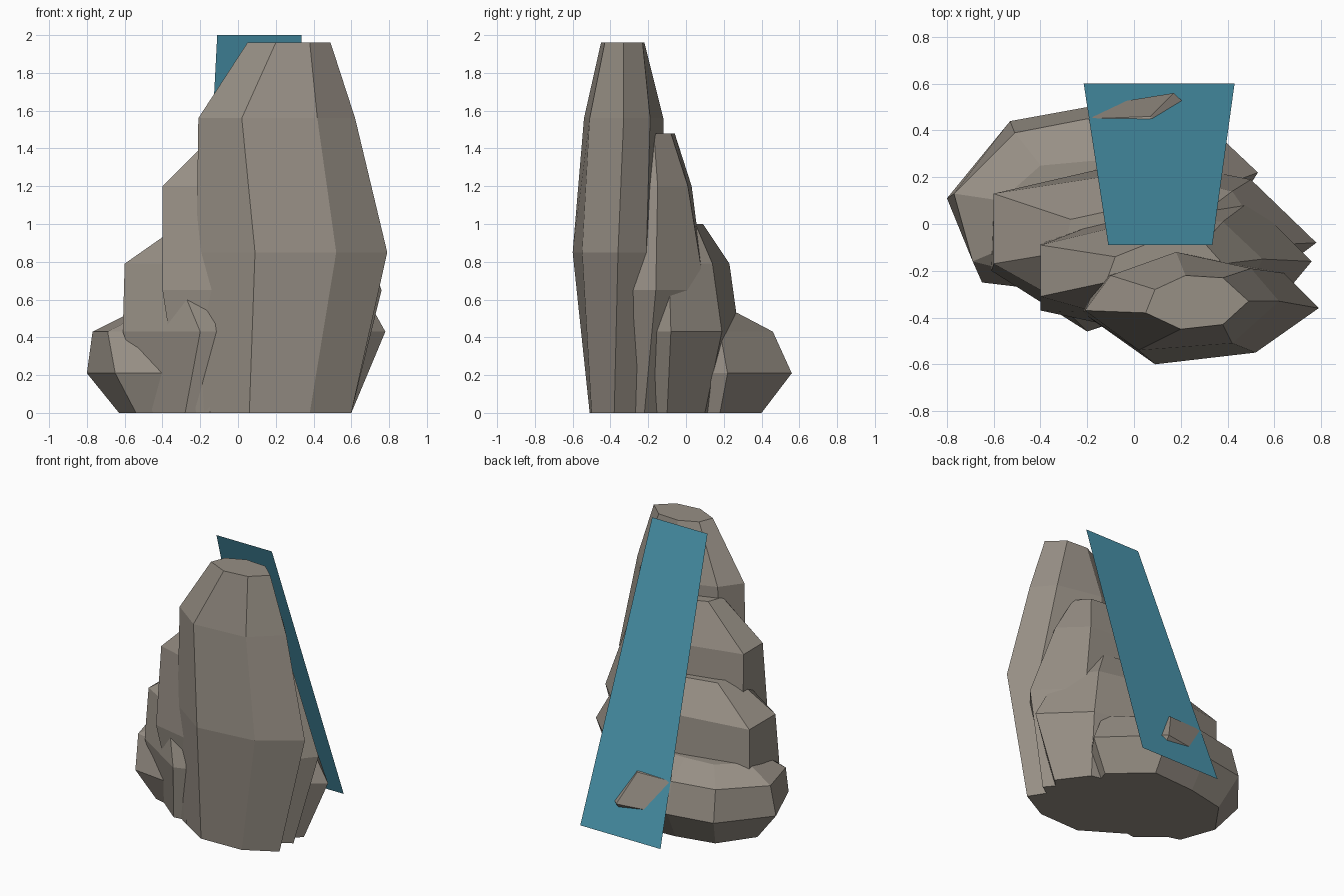
import bpy, bmesh


def material(name, rgb):
    m = bpy.data.materials.new(name)
    m.diffuse_color = (*rgb, 1)
    return m


STONE = material("warm grey stone", (0.31, 0.276, 0.235))
WATER = material("blue water", (0.069, 0.305, 0.423))


def loft(name, rings, mat):
    """Flat-shaded boulder through horizontal rings: (height, [(x, y), ...]) from the base up."""
    bm = bmesh.new()
    loops = [[bm.verts.new((x, y, z)) for x, y in pts] for z, pts in rings]
    for lo, hi in zip(loops, loops[1:]):
        for i in range(len(lo)):
            j = (i + 1) % len(lo)
            bm.faces.new((lo[i], lo[j], hi[j], hi[i]))
    bm.faces.new(loops[0][::-1])
    bm.faces.new(loops[-1])
    bmesh.ops.recalc_face_normals(bm, faces=bm.faces)
    finish(name, bm, mat)


def finish(name, bm, mat):
    me = bpy.data.meshes.new(name)
    bm.to_mesh(me)
    bm.free()
    me.materials.append(mat)
    bpy.context.collection.objects.link(bpy.data.objects.new(name, me))


# Tall front boulder
loft("tall_boulder", [
    (0.00, [(-.18, -.36), (.06, -.51), (.38, -.50), (.60, -.38), (.50, -.22), (.20, -.15), (-.10, -.22)]),
    (0.85, [(-.22, -.38), (.09, -.60), (.52, -.55), (.79, -.36), (.64, -.21), (.18, -.12), (-.14, -.21)]),
    (1.56, [(-.21, -.37), (.02, -.54), (.42, -.51), (.62, -.33), (.50, -.19), (.18, -.12), (-.10, -.22)]),
    (1.96, [(.05, -.38), (.20, -.45), (.38, -.43), (.49, -.33), (.38, -.23), (.22, -.22), (.09, -.28)]),
], STONE)

# Second step
loft("upper_step", [
    (0.00, [(-.30, -.28), (-.15, -.38), (.45, -.32), (.60, -.22), (.42, .00), (.10, .03), (-.26, -.08)]),
    (0.65, [(-.40, -.37), (-.12, -.43), (.66, -.28), (.76, -.16), (.50, .10), (.10, .10), (-.40, -.08)]),
    (1.20, [(-.40, -.31), (-.15, -.38), (.50, -.25), (.55, -.15), (.38, .01), (.10, .03), (-.40, -.09)]),
    (1.48, [(-.12, -.25), (-.05, -.30), (.32, -.26), (.38, -.17), (.30, -.08), (.12, -.06), (-.08, -.14)]),
], STONE)

# Third step
loft("middle_step", [
    (0.00, [(-.45, -.20), (-.28, -.34), (.45, -.25), (.60, -.10), (.45, .10), (.05, .18), (-.45, .08)]),
    (0.43, [(-.61, -.20), (-.20, -.46), (.66, -.17), (.78, -.08), (.50, .19), (.05, .28), (-.60, .13)]),
    (0.79, [(-.60, -.17), (-.35, -.31), (.48, -.20), (.58, -.09), (.42, .14), (.05, .23), (-.60, .13)]),
    (1.00, [(-.30, -.12), (-.22, -.22), (.30, -.18), (.40, -.08), (.30, .05), (.05, .09), (-.27, .02)]),
], STONE)

# Low base boulder
loft("base_boulder", [
    (0.00, [(-.63, .08), (-.54, -.17), (-.30, -.24), (.30, -.14), (.40, .18), (.15, .40), (-.18, .38), (-.46, .32)]),
    (0.21, [(-.80, .11), (-.65, -.25), (-.40, -.28), (.35, -.05), (.53, .22), (.17, .56), (-.20, .50), (-.53, .44)]),
    (0.43, [(-.77, .13), (-.69, -.16), (-.45, -.22), (.30, -.05), (.42, .18), (.07, .46), (-.20, .45), (-.51, .39)]),
    (0.53, [(-.57, .10), (-.50, -.08), (-.35, -.15), (.22, -.05), (.30, .12), (.05, .27), (-.18, .27), (-.40, .25)]),
], STONE)

# Sloping sheet of water, facing back and up
bm = bmesh.new()
bm.faces.new([bm.verts.new(c) for c in
              ((.43, .60, 0), (.335, -.09, 2), (-.11, -.09, 2), (-.215, .60, 0))])
bm.normal_update()
for f in bm.faces:
    if f.normal.y < 0:
        f.normal_flip()
finish("water_sheet", bm, WATER)
